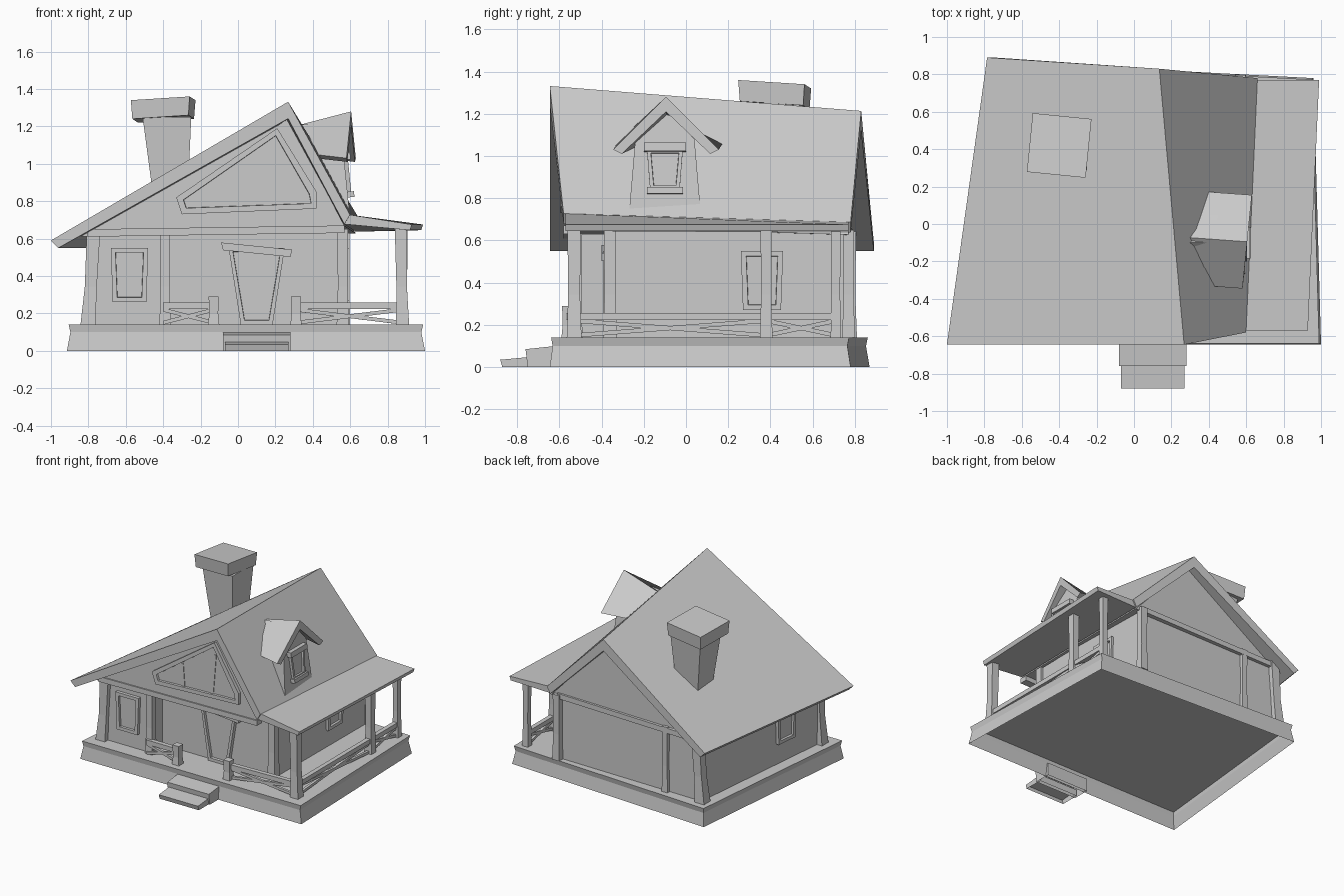
import bpy, bmesh
from mathutils import Vector

cube = bpy.data.objects.get("Cube")
if cube:
    bpy.data.objects.remove(cube, do_unlink=True)

grey = bpy.data.materials.new("plain_grey")
grey.use_nodes = True
grey.diffuse_color = (.6, .6, .6, 1)
grey.node_tree.nodes["Principled BSDF"].inputs["Base Color"].default_value = grey.diffuse_color

# Main levels and wall lines
FLOOR, WALL_TOP, BEAM = .14, .65, .64
FACADE, ROOM, RECESS, BACK = -.55, -.52, -.36, .77
ROOM_END, WALL_RIGHT, PORCH_SIDE = -.4, .57, .88
UP = (0, 0, 1)
FACING_FRONT, FACING_RIGHT, FACING_LEFT = (1, 0, 0), (0, 1, 0), (-.1, -1, 0)


# Crooked lines of the house, all functions of depth
def left_wall(y):
    return -.75 + .1 * y


def eave(y):
    return Vector((-.91 + .14 * y, y, .59))


def ridge(y):
    return Vector((.21 - .09 * y, y, 1.28 - .08 * y))


def valley(y):
    return Vector((.625 + .045 * y, y, .71 - .03 * y))


def finish(name, bm):
    mesh = bpy.data.meshes.new(name)
    bm.to_mesh(mesh)
    bm.free()
    mesh.materials.append(grey)
    bpy.context.collection.objects.link(bpy.data.objects.new(name, mesh))


def loft(name, rings, start_cap=True):
    """Bridge matching rings of points and cap the ends."""
    bm = bmesh.new()
    loops = [[bm.verts.new(point) for point in ring] for ring in rings]
    count = len(loops[0])
    for low, high in zip(loops, loops[1:]):
        for i in range(count):
            j = (i + 1) % count
            bm.faces.new((low[i], low[j], high[j], high[i]))
    bm.faces.new(loops[-1])
    if start_cap:
        bm.faces.new(loops[0])
    bmesh.ops.recalc_face_normals(bm, faces=bm.faces)
    finish(name, bm)


def square(x, y, z, half, twist=0):
    """Square ring, optionally turned and tipped a little."""
    return [(x + half * (i - twist * j), y + half * (j + twist * i), z - twist * (i - j) / 10)
            for i, j in ((-1, -1), (1, -1), (1, 1), (-1, 1))]


def post(name, x, y, width, lean=0, top=WALL_TOP):
    """Hand-cut post with a slim waist."""
    half = width / 2
    middle = FLOOR + (top - FLOOR) * .4
    loft(name, [square(x, y, FLOOR, half),
                square(x + lean / 2, y, middle, half * .8),
                square(x + lean, y, top, half * .9)])


def bar(name, start, end, width, height):
    """Rectangular beam between two points."""
    start, end = Vector(start), Vector(end)
    side = (end - start).cross(Vector(UP)).normalized() * width / 2
    rise = side.cross(end - start).normalized() * height / 2
    loft(name, [[p - side - rise, p + side - rise, p + side + rise, p - side + rise]
                for p in (start, end)])


def tapered(bottom, top, low, high):
    """Upright outline whose bottom and top widths differ."""
    return [(-bottom / 2, low), (bottom / 2, low), (top / 2, high), (-top / 2, high)]


def panel(name, origin, across, outline, depth, border=0, up=UP, behind=.02):
    """Raised plate on a wall; a border makes it a frame with a recessed pane."""
    origin, across, up = Vector(origin), Vector(across), Vector(up)
    normal = across.cross(up).normalized()
    points = [origin + across * a + up * b for a, b in outline]
    bm = bmesh.new()
    back = [bm.verts.new(p - normal * behind) for p in points]
    front = [bm.verts.new(p + normal * depth) for p in points]
    for i in range(len(points)):
        bm.faces.new((back[i - 1], back[i], front[i], front[i - 1]))
    face = bm.faces.new(front)
    bmesh.ops.recalc_face_normals(bm, faces=bm.faces)
    if border:
        bmesh.ops.inset_individual(bm, faces=[face], thickness=border)
        bmesh.ops.inset_individual(bm, faces=[face], thickness=.002, depth=-depth * .7)
    finish(name, bm)


# Skewed base, hollow below, with a pinched waist
front, back_right, back_left = -.645, .78, .87
footprint = [(left_wall(front) - .1, front), (1, front),
             (.96, back_right), (left_wall(back_left) - .1, back_left)]
loft("base", [[(x * scale, y * scale, z) for x, y in footprint]
              for z, scale in ((0, 1), (.1, .98), (FLOOR, .99))], start_cap=False)

# Front steps, open below, with sloping treads
for name, half, near, far, height in (("upper_step", .18, -.76, -.62, .1),
                                      ("lower_step", .17, -.88, -.72, .05)):
    left, right = .1 - half, .1 + half
    loft(name, [[(left, near + .01, 0), (right, near + .01, 0), (right, far, 0), (left, far, 0)],
                [(left, near, height - .015), (right, near, height - .015),
                 (right, far, height), (left, far, height)]], start_cap=False)

# Walls with the recessed porch front
plan = [(left_wall(ROOM), ROOM), (ROOM_END, ROOM), (ROOM_END, RECESS),
        (WALL_RIGHT, RECESS), (WALL_RIGHT + .01, BACK - .02), (left_wall(BACK), BACK)]
loft("walls", [[(x, y, z) for x, y in plan] for z in (FLOOR, WALL_TOP)])

# Attic block whose ends are the gables
gable = FACADE - .02
loft("attic", [[(left_wall(y) - .06, y, .61), ridge(y) - Vector((0, 0, .075)),
                valley(y) - Vector((.03, 0, .06))] for y in (gable, BACK)])


# Main roof slab
def roof_section(eave_y, ridge_y, valley_y):
    outer = [eave(eave_y), ridge(ridge_y), valley(valley_y)]
    inner = [outer[0] + Vector((.04, 0, -.04)), outer[1] - Vector((0, 0, .09)),
             outer[2] - Vector((.03, 0, .05))]
    return outer + inner[::-1]


loft("main_roof", [roof_section(front, front, -.58), roof_section(.89, .83, back_right)])


# Porch roof, continuing the main slope at a flatter pitch
def porch_section(y):
    top = valley(y)
    edge = Vector((top.x + .33, y, .675))
    return [top, edge, edge - Vector((.01, 0, .03)), top - Vector((.03, 0, .05))]


loft("porch_roof", [porch_section(-.57), porch_section(back_right - .01)])

# Beams under the gables
bar("front_beam", (left_wall(FACADE), FACADE, BEAM - .01), (WALL_RIGHT, FACADE, BEAM + .01), .06, .04)
bar("back_beam", (left_wall(BACK), BACK, BEAM - .02), (WALL_RIGHT, BACK - .01, BEAM), .05, .04)

# Posts at the wall corners and along the porch
post("front_corner_post", left_wall(ROOM), ROOM, .08, lean=.03)
post("back_corner_post", left_wall(BACK) - .01, BACK, .08, lean=.04)
post("back_middle_post", -.37, BACK, .05)
post("back_right_post", WALL_RIGHT, BACK, .06)
post("room_post", ROOM_END + .01, ROOM, .06)
post("recess_post", WALL_RIGHT - .01, RECESS, .065)
porch_front, porch_middle, porch_back = -.53, .38, .71
post("porch_front_post", PORCH_SIDE, porch_front, .07, lean=-.01)
post("porch_middle_post", PORCH_SIDE, porch_middle, .06)
post("porch_back_post", PORCH_SIDE, porch_back, .05)
stair_left, stair_right = -.13, .31
post("left_stair_post", stair_left, FACADE - .01, .06, top=.29)
post("right_stair_post", stair_right, FACADE - .01, .06, top=.29)


# Railings with crossed braces
def railing(name, start, end):
    start, end = Vector((*start, 0)), Vector((*end, 0))
    low, high, rail = (Vector((0, 0, z)) for z in (.15, .22, .24))
    bar(name + "_rail", start + rail, end + rail, .035, .035)
    bar(name + "_rising_brace", start + low, end + high, .02, .02)
    bar(name + "_falling_brace", start + high, end + low, .02, .02)


railing("left_front", (ROOM_END, FACADE), (stair_left, FACADE))
railing("right_front", (stair_right, FACADE), (PORCH_SIDE, porch_front))
railing("long_side", (PORCH_SIDE, porch_front), (PORCH_SIDE, porch_middle))
railing("short_side", (PORCH_SIDE, porch_middle), (PORCH_SIDE, porch_back))

# Door with a crooked lintel
panel("door", (.1, RECESS, 0), FACING_FRONT, tapered(.17, .3, FLOOR, .55), .03, border=.03)
panel("door_lintel", (.1, RECESS, 0), (1, 0, -.1), tapered(.36, .38, .52, .56), .04)

# Wall windows
for name, origin, across, sill in (("front_window", (-.58, ROOM, 0), FACING_FRONT, .26),
                                   ("left_window", (left_wall(-.13), -.13, 0), FACING_LEFT, .3),
                                   ("right_window", (WALL_RIGHT, .36, 0), FACING_RIGHT, .27)):
    panel(name, origin, across, tapered(.18, .2, sill, .55), .025, border=.035)

# Gable window with two mullions
panel("gable_window", (0, gable, 0), FACING_FRONT,
      [(-.3, .73), (.42, .76), (.42, .85), (.21, 1.19), (-.33, .82)], .025, border=.04)
panel("left_mullion", (-.03, gable, 0), FACING_FRONT, tapered(.03, .02, .77, .95), .012, up=(-.05, 0, 1))
panel("right_mullion", (.1, gable, 0), FACING_FRONT, tapered(.03, .02, .78, 1.09), .012, up=(.1, 0, 1))

# Chimney
loft("chimney_shaft", [square(-.36, .41, .8, .09), square(-.38, .42, 1.25, .13)])
loft("chimney_cap", [square(-.4, .42, 1.24, .15, twist=-.1), square(-.4, .42, 1.34, .157, twist=-.1)])

# Dormer walls and window, leaning back into the roof
dormer = (.67, -.1, 0)
lean = (-.1, 0, 1)
bottom_left, bottom_right, top_right, top_left = tapered(.34, .28, .73, 1.08)
panel("dormer_walls", dormer, FACING_RIGHT,
      [bottom_left, bottom_right, top_right, (0, 1.23), top_left], 0, up=lean, behind=.25)
for name, outline, depth, border in (("dormer_window", tapered(.14, .17, .84, 1.03), .02, .025),
                                     ("dormer_lintel", tapered(.2, .2, 1.02, 1.06), .035, 0),
                                     ("dormer_sill", tapered(.17, .17, .82, .85), .035, 0)):
    panel(name, dormer, FACING_RIGHT, outline, depth, border, up=lean)


# Dormer roof
def dormer_section(x, y, peak, drop):
    outer = [(x + .025 * s, y + .25 * s, peak - drop * abs(s)) for s in (1, 0, -1)]
    inner = [(x + .02 * s, y + .21 * s, peak - .07 - (drop - .05) * abs(s)) for s in (-1, 0, 1)]
    return outer + inner


loft("dormer_roof", [dormer_section(.605, -.095, 1.28, .25), dormer_section(.26, -.07, 1.19, .12)])
